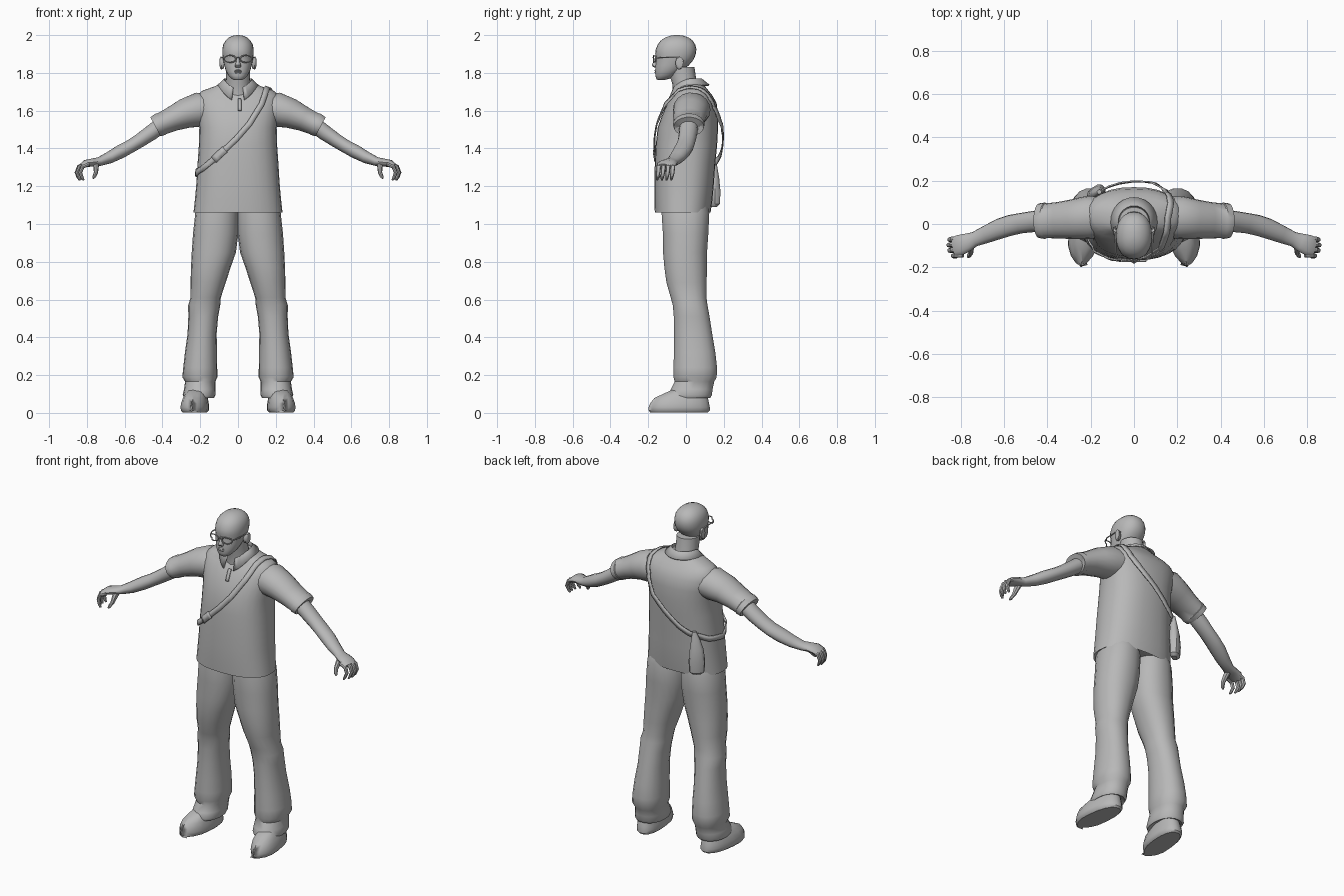
import bpy, bmesh, math
from mathutils import Vector
from mathutils.bvhtree import BVHTree

grey = bpy.data.materials.new("plain grey")
grey.diffuse_color = (0.48, 0.48, 0.48, 1)


def finish(name, bm, mirror=False, angle=40, thick=0):
    """Turn a bmesh into a smooth shaded object, optionally mirrored in x."""
    bmesh.ops.recalc_face_normals(bm, faces=bm.faces)
    me = bpy.data.meshes.new(name)
    bm.to_mesh(me)
    bm.free()
    ob = bpy.data.objects.new(name, me)
    bpy.context.collection.objects.link(ob)
    me.materials.append(grey)
    bpy.ops.object.select_all(action='DESELECT')
    ob.select_set(True)
    bpy.context.view_layer.objects.active = ob
    bpy.ops.object.shade_smooth_by_angle(angle=math.radians(angle))
    if thick:
        ob.modifiers.new("thickness", 'SOLIDIFY').thickness = thick
    if mirror:
        m = ob.modifiers.new("mirror", 'MIRROR')
        m.use_clip = False
        m.use_mirror_merge = False
    return ob


def power(c, e):
    return math.copysign(abs(c) ** (2 / e), c)


def loft(name, rings, ref=(1, 0, 0), axis=None, n=16, e=2.0, mirror=False, angle=40):
    """Skin rings (x, y, z, ra, rb); ra lies along ref, axis fixes the ring plane."""
    bm = bmesh.new()
    pts = [Vector(r[:3]) for r in rings]
    loops = []
    for i, r in enumerate(rings):
        t = Vector(axis) if axis else pts[min(i + 1, len(pts) - 1)] - pts[max(i - 1, 0)]
        t.normalize()
        u = Vector(ref)
        u = (u - t * u.dot(t)).normalized()
        v = t.cross(u)
        loops.append([bm.verts.new(pts[i] + u * r[3] * power(math.cos(a), e)
                                   + v * r[4] * power(math.sin(a), e))
                      for a in [2 * math.pi * k / n for k in range(n)]])
    for a, b in zip(loops, loops[1:]):
        for k in range(n):
            bm.faces.new((a[k], a[(k + 1) % n], b[(k + 1) % n], b[k]))
    bm.faces.new(loops[0])
    bm.faces.new(loops[-1])
    return finish(name, bm, mirror, angle)


def stack(name, rows, x=0, **kw):
    """Horizontal rings from rows (z, half width, front y, back y)."""
    return loft(name, [(x, (f + b) / 2, z, w, (b - f) / 2) for z, w, f, b in rows],
                axis=(0, 0, 1), **kw)


# Shirt body
shirt = stack("shirt_body", [
    (1.08, .20, -.13, .11), (1.06, .236, -.165, .13), (1.13, .228, -.168, .14),
    (1.22, .22, -.168, .148), (1.32, .214, -.165, .155), (1.42, .207, -.16, .165),
    (1.51, .205, -.15, .17), (1.58, .216, -.125, .17), (1.64, .226, -.098, .162),
    (1.68, .218, -.07, .14), (1.705, .19, -.05, .12), (1.73, .12, -.045, .10),
    (1.75, .08, -.04, .085)], n=28, e=2.4)

# Short sleeves
loft("sleeve", [(.13, .035, 1.605, .09, .075), (.21, .03, 1.605, .10, .092),
                (.28, .022, 1.585, .092, .08), (.35, .017, 1.555, .084, .066),
                (.405, .015, 1.53, .08, .06), (.41, .015, 1.528, .084, .063),
                (.437, .015, 1.515, .08, .058), (.425, .015, 1.52, .05, .04)],
     ref=(0, 1, 0), n=18, mirror=True)

# Bare arms, running into the palms
loft("arm", [(.39, .015, 1.535, .05, .045), (.46, .012, 1.483, .049, .042),
             (.52, .004, 1.442, .047, .038), (.57, -.006, 1.411, .048, .036),
             (.62, -.022, 1.384, .047, .037), (.68, -.047, 1.352, .041, .032),
             (.735, -.07, 1.33, .034, .024), (.77, -.085, 1.326, .042, .021),
             (.805, -.098, 1.32, .048, .02), (.832, -.105, 1.305, .044, .013)],
     ref=(0, 1, 0), n=14, mirror=True)

# Curled fingers and thumb
for i in range(4):
    y = -.068 - .025 * i
    x = .828 - .004 * abs(i - 1) - (.012 if i == 3 else 0)
    loft("finger_%d" % (i + 1), [(x - .02, y, 1.318, .011, .011), (x + .015, y - .001, 1.303, .012, .011),
                                 (x + .027, y - .004, 1.272, .011, .01), (x + .018, y - .008, 1.247, .009, .009),
                                 (x + .009, y - .01, 1.232, .005, .005)],
         ref=(0, 1, 0), n=8, mirror=True)
loft("thumb", [(.75, -.085, 1.322, .018, .016), (.752, -.112, 1.297, .018, .014),
               (.752, -.133, 1.272, .013, .011), (.762, -.148, 1.25, .010, .009),
               (.768, -.152, 1.241, .004, .004)], ref=(0, 1, 0), n=8, mirror=True)

# Trousers with flared lower legs and a cuff
loft("trouser_leg", [
    (.11, -.005, 1.10, .10, .12), (.112, -.003, 1.06, .114, .128), (.118, -.002, .95, .12, .122),
    (.128, -.005, .85, .117, .118), (.144, -.002, .77, .105, .114), (.158, .003, .69, .093, .108),
    (.171, .014, .61, .08, .096), (.179, .022, .57, .085, .093), (.184, .03, .51, .079, .096),
    (.19, .038, .42, .077, .102), (.196, .046, .32, .085, .111), (.2, .049, .24, .09, .117),
    (.202, .048, .19, .093, .116), (.2, .045, .165, .08, .106), (.203, .03, .125, .083, .112),
    (.206, .022, .095, .087, .117), (.206, .02, .08, .08, .11), (.206, .02, .10, .05, .07)],
     axis=(0, 0, 1), n=18, e=2.2, mirror=True)

# Shoes, toes turned slightly out
shoe = loft("shoe", [
    (.228, -.036, .003, .062, .155), (.228, -.036, .012, .071, .164), (.228, -.036, .03, .073, .164),
    (.228, -.034, .05, .071, .158), (.226, -.026, .078, .064, .144), (.222, -.006, .102, .056, .114),
    (.216, .02, .13, .048, .075)], axis=(0, 0, 1), n=18, e=2.3, mirror=True)
for v in shoe.data.vertices:
    v.co.x -= .1 * (v.co.y + .03)
    v.co.x -= .02 * max(0, -v.co.y - .12) / .08 * (1 if v.co.x > .23 else -1)

# Neck and bald head
stack("neck", [(1.68, .07, -.07, .07), (1.74, .066, -.072, .06), (1.78, .064, -.085, .052),
               (1.83, .064, -.09, .045)], n=16)
stack("head", [
    (1.762, .02, -.15, -.115), (1.768, .034, -.157, -.09), (1.785, .05, -.162, -.055),
    (1.81, .064, -.163, -.025), (1.84, .073, -.162, .015), (1.865, .078, -.159, .036),
    (1.882, .081, -.159, .046), (1.9, .083, -.163, .052), (1.925, .083, -.16, .055),
    (1.95, .078, -.15, .049), (1.97, .067, -.135, .036), (1.986, .05, -.112, .016),
    (1.996, .029, -.086, -.01), (2.0, .008, -.062, -.036)], n=24, e=2.2, angle=60)

# Nose, lips and ears
stack("nose", [(1.828, .011, -.166, -.15), (1.834, .017, -.177, -.15), (1.842, .015, -.182, -.15),
               (1.86, .009, -.173, -.15), (1.885, .008, -.164, -.15)], n=10)
stack("lips", [(1.796, .012, -.164, -.15), (1.803, .021, -.168, -.15), (1.808, .023, -.164, -.15),
               (1.812, .02, -.169, -.15), (1.817, .009, -.165, -.15)], n=10)
loft("ear", [(.074, -.04, 1.852, .016, .028), (.088, -.036, 1.852, .02, .034),
             (.095, -.032, 1.854, .018, .031), (.097, -.032, 1.855, .01, .02)],
     ref=(0, 1, 0), axis=(1, 0, 0), n=12, mirror=True)


def wire(name, pts, r=.003, closed=False, mirror=False):
    """Thin round wire along a path, made from a bevelled curve."""
    cu = bpy.data.curves.new(name, 'CURVE')
    cu.dimensions = '3D'
    cu.bevel_depth = r
    cu.bevel_resolution = 1
    sp = cu.splines.new('POLY')
    sp.points.add(len(pts) - 1)
    for p, co in zip(sp.points, pts):
        p.co = (*co, 1)
    sp.use_cyclic_u = closed
    ob = bpy.data.objects.new(name, cu)
    bpy.context.collection.objects.link(ob)
    cu.materials.append(grey)
    if mirror:
        ob.modifiers.new("mirror", 'MIRROR')


# Spectacles
turn = [2 * math.pi * k / 16 for k in range(16)]
wire("glasses_rim", [(.042 + .031 * math.cos(a), -.172 + .012 * (math.cos(a) > .6),
                      1.874 + .019 * math.sin(a)) for a in turn], .0035, True, True)
wire("glasses_bridge", [(-.012, -.172, 1.878), (0, -.176, 1.882), (.012, -.172, 1.878)])
wire("glasses_temple", [(.072, -.162, 1.878), (.084, -.13, 1.882), (.087, -.03, 1.88),
                        (.086, -.012, 1.862)], .0035, mirror=True)

# Folded shirt collar, open at the front
bm = bmesh.new()
prev = None
for k in range(25):
    a = math.radians(18 + 324 * k / 24)
    f = max(0, math.cos(a))
    s, c = math.sin(a), -math.cos(a)
    row = [bm.verts.new(p) for p in (
        (.066 * s, .008 + .064 * c, 1.735 - .03 * f),
        (.073 * s, .01 + .074 * c, 1.77 - .035 * f),
        (.108 * s, .012 + .112 * c, 1.738 - .088 * f ** 2))]
    if prev:
        for j in (0, 1):
            bm.faces.new((prev[j], row[j], row[j + 1], prev[j + 1]))
    prev = row
finish("collar", bm, thick=.008)

# Ribbons laid over the shirt
tree = BVHTree.FromObject(shirt, bpy.context.evaluated_depsgraph_get())


def ribbon(name, path, width, gap=.007, float_gap=.03, closed=False):
    pts = [Vector(p) for p in path]
    ends = pts[1:] + pts[:1] if closed else pts[1:]
    fine = [a.lerp(b, k / 4) for a, b in zip(pts, ends) for k in range(4)]
    if not closed:
        fine.append(pts[-1])
    laid = []
    for p in fine:
        loc, nor, _, _ = tree.find_nearest(p)
        laid.append((loc + nor * min(max((p - loc).dot(nor), gap), float_gap), nor))
    bm = bmesh.new()
    m = len(laid)
    rows = []
    for i, (p, nor) in enumerate(laid):
        b = laid[(i + 1) % m if closed else min(i + 1, m - 1)][0]
        a = laid[i - 1 if closed else max(i - 1, 0)][0]
        w = (b - a).cross(nor).normalized() * width / 2
        rows.append([bm.verts.new(p + w), bm.verts.new(p - w)])
    for i in range(m if closed else m - 1):
        a, b = rows[i], rows[(i + 1) % m]
        bm.faces.new((a[0], a[1], b[1], b[0]))
    finish(name, bm, thick=.007).modifiers["thickness"].offset = 0


ribbon("bag_strap", [
    (.155, .03, 1.72), (.162, .10, 1.68), (.14, .16, 1.60), (.09, .19, 1.52), (0, .2, 1.44),
    (-.08, .188, 1.37), (-.14, .16, 1.33), (-.2, .07, 1.285), (-.22, -.04, 1.265),
    (-.18, -.13, 1.30), (-.1, -.165, 1.365), (-.01, -.168, 1.45), (.06, -.155, 1.53),
    (.125, -.11, 1.635), (.15, -.04, 1.71)], .03, closed=True)
ribbon("strap_buckle", [(-.13, -.16, 1.34), (-.07, -.17, 1.395)], .04, gap=.012, float_gap=.013)
ribbon("shirt_placket", [(.008, -.09, 1.665), (.01, -.12, 1.60)], .018, gap=.004, float_gap=.005)

# Small hanging bag at the back
loft("bag", [(-.172, .142, 1.09, .025, .014), (-.174, .144, 1.105, .042, .026),
             (-.174, .144, 1.17, .046, .03), (-.172, .143, 1.24, .038, .027),
             (-.166, .145, 1.30, .024, .018), (-.16, .148, 1.345, .01, .01)],
     ref=(.8, .6, 0), axis=(0, 0, 1), n=12, e=2.6)
